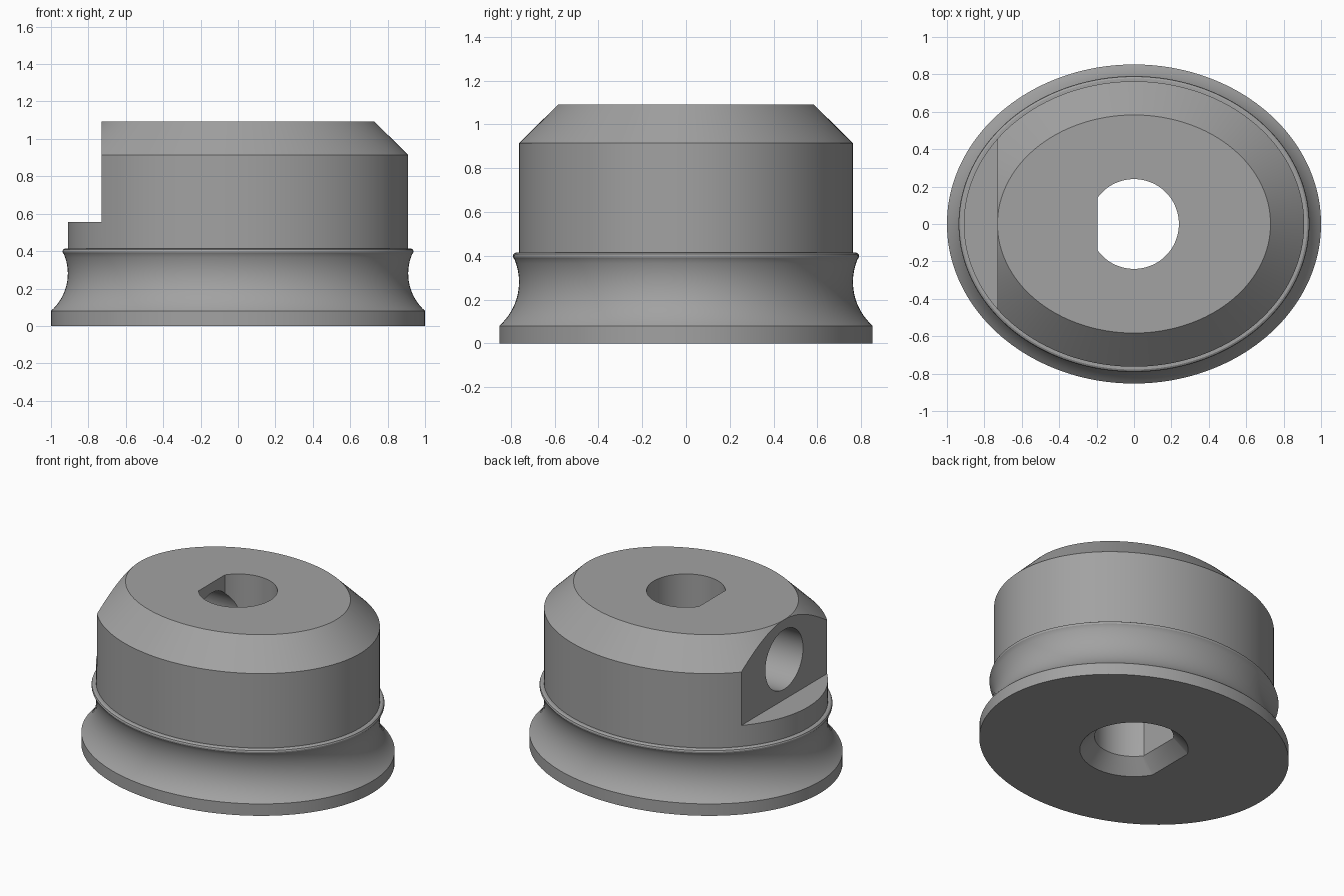
import bpy, bmesh, math

if "Cube" in bpy.data.objects:
    bpy.data.objects.remove(bpy.data.objects["Cube"])

SEG = 160
NARROW = 0.147  # the oval is this much shorter in y than in x

grey = bpy.data.materials.new("plain grey")
grey.diffuse_color = (0.36, 0.36, 0.36, 1)
grey.use_nodes = True
grey.node_tree.nodes["Principled BSDF"].inputs["Base Color"].default_value = grey.diffuse_color


def loft(name, rings):
    """Skin a stack of closed rings with equal point counts and cap both ends."""
    bm = bmesh.new()
    loops = [[bm.verts.new(p) for p in ring] for ring in rings]
    n = len(loops[0])
    for a, b in zip(loops, loops[1:]):
        for i in range(n):
            j = (i + 1) % n
            bm.faces.new((a[i], a[j], b[j], b[i]))
    bm.faces.new(loops[0][::-1])
    bm.faces.new(loops[-1])
    bmesh.ops.recalc_face_normals(bm, faces=bm.faces)
    mesh = bpy.data.meshes.new(name)
    bm.to_mesh(mesh)
    bm.free()
    mesh.materials.append(grey)
    obj = bpy.data.objects.new(name, mesh)
    bpy.context.collection.objects.link(obj)
    return obj


def oval(rx, z):
    ry = rx - NARROW
    return [(rx * math.cos(t), ry * math.sin(t), z)
            for t in (2 * math.pi * i / SEG for i in range(SEG))]


def d_ring(offset, z, n=96):
    """Circle with a flat on the -x side, grown outward by offset."""
    r, flat = 0.24 + offset, 0.195 + offset
    a = math.pi - math.acos(flat / r)
    return [(r * math.cos(t), r * math.sin(t), z)
            for t in (-a + 2 * a * i / (n - 1) for i in range(n))]


# Body profile: base flange, concave groove, rounded lip, wall, top chamfer
cz, r = 0.28, 0.267
a0, a1 = math.asin((0.08 - cz) / r), math.asin((0.385 - cz) / r)
groove = []
for i in range(17):
    a = a0 + (a1 - a0) * i / 16
    groove.append((0.91 + r - r * math.cos(a), cz + r * math.sin(a)))
profile = [(1, 0)] + groove + [
    (0.937, 0.392), (0.938, 0.40), (0.935, 0.408), (0.925, 0.414),
    (0.91, 0.414), (0.91, 0.914), (0.73, 1.092)]
body = loft("knob_body", [oval(rx, z) for rx, z in profile])

# D-shaped bore with a chamfered mouth underneath
bore = loft("bore_cutter", [d_ring(0.14, -0.05), d_ring(0, 0.09), d_ring(0, 1.3)])

# Flat step on the -x side
step = loft("step_cutter", [
    [(-1.3, -1, z), (-0.73, -1, z), (-0.73, 1, z), (-1.3, 1, z)] for z in (0.555, 1.4)])

# Round screw hole from the flat into the bore
screw = loft("screw_hole_cutter", [
    [(x, 0.2 * math.cos(t), 0.825 + 0.2 * math.sin(t))
     for t in (2 * math.pi * i / 64 for i in range(64))] for x in (-1.2, -0.08)])

bpy.context.view_layer.objects.active = body
body.select_set(True)
for cutter in (step, bore, screw):
    cutter.hide_render = True
    mod = body.modifiers.new(cutter.name, 'BOOLEAN')
    mod.operation = 'DIFFERENCE'
    mod.solver = 'EXACT'
    mod.object = cutter
    bpy.ops.object.modifier_apply(modifier=mod.name)
    bpy.data.objects.remove(cutter)

bpy.ops.object.shade_smooth_by_angle(angle=math.radians(25))
